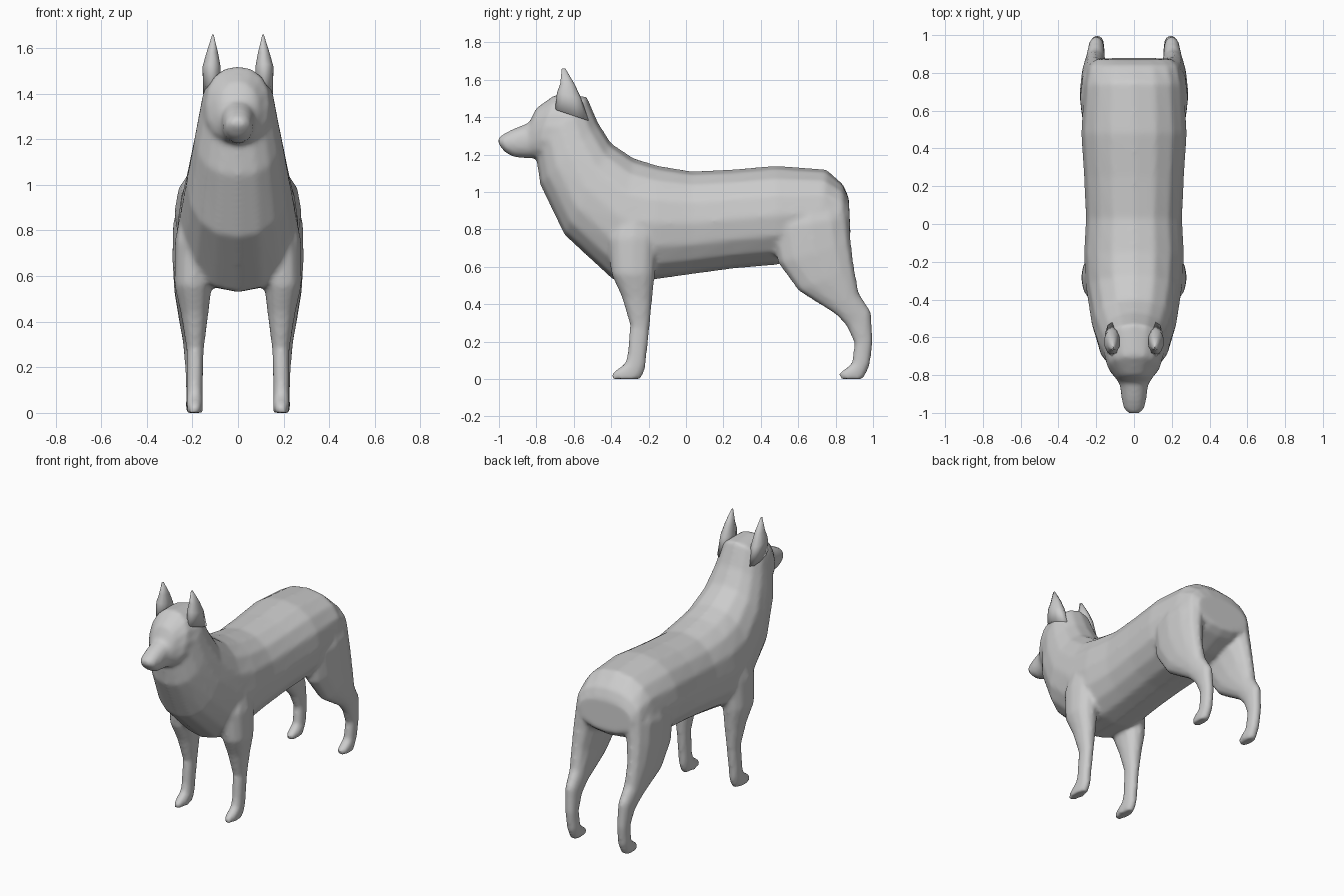
import bpy, bmesh, math
from mathutils import Vector

cube = bpy.data.objects.get("Cube")
if cube:
    bpy.data.objects.remove(cube, do_unlink=True)

coat = bpy.data.materials.new("grey coat")
coat.use_nodes = True
GREY = (0.6, 0.6, 0.6, 1)
coat.diffuse_color = GREY
coat.node_tree.nodes["Principled BSDF"].inputs["Base Color"].default_value = GREY


def loft(bm, rings, sides=16, power=2.2, mirror=1):
    """Skin oval rings; each is (start y, z, end y, z, centre x, half width)."""
    loops = []
    for ay, az, by, bz, cx, w in rings:
        a, b = Vector((0, ay, az)), Vector((0, by, bz))
        mid, half = (a + b) / 2, (a - b) / 2
        loop = []
        for i in range(sides):
            t = math.tau * i / sides
            c, s = math.cos(t), math.sin(t)
            u = math.copysign(abs(c) ** (2 / power), c)
            v = math.copysign(abs(s) ** (2 / power), s)
            p = mid + half * u
            loop.append(bm.verts.new((mirror * (cx + w * v), p.y, p.z)))
        loops.append(loop)
    faces = [bm.faces.new(loops[0]), bm.faces.new(loops[-1])]
    for p, q in zip(loops, loops[1:]):
        for i in range(sides):
            j = (i + 1) % sides
            faces.append(bm.faces.new((p[i], p[j], q[j], q[i])))
    bmesh.ops.recalc_face_normals(bm, faces=faces)


def finish(bm, name):
    mesh = bpy.data.meshes.new(name)
    bm.to_mesh(mesh)
    bm.free()
    mesh.materials.append(coat)
    mesh.shade_smooth()
    obj = bpy.data.objects.new(name, mesh)
    bpy.context.collection.objects.link(obj)
    return obj


# Rump, back, neck, head and muzzle: top point, bottom point
torso = [
    (.87, .97, .88, .76, 0, .20),
    (.84, 1.04, .83, .72, 0, .245),
    (.75, 1.12, .70, .66, 0, .265),
    (.48, 1.14, .48, .61, 0, .28),
    (.25, 1.12, .25, .59, 0, .265),
    (.03, 1.11, .03, .56, 0, .255),
    (-.15, 1.14, -.18, .53, 0, .265),
    (-.28, 1.18, -.39, .53, 0, .255),
    (-.40, 1.26, -.65, .77, 0, .225),
    (-.47, 1.37, -.78, 1.04, 0, .19),
    (-.53, 1.51, -.80, 1.18, 0, .162),
    (-.70, 1.52, -.81, 1.18, 0, .14),
    (-.80, 1.45, -.83, 1.18, 0, .098),
    (-.84, 1.37, -.86, 1.18, 0, .075),
    (-.93, 1.335, -.92, 1.185, 0, .066),
    (-.985, 1.305, -.965, 1.21, 0, .055),
    (-1.005, 1.285, -1.0, 1.25, 0, .03),
]
# Legs: front point, back point, from paw up to shoulder or thigh
front_leg = [
    (-.40, 0, -.24, 0, .19, .035),
    (-.40, .03, -.22, .04, .19, .037),
    (-.33, .08, -.215, .07, .19, .036),
    (-.315, .12, -.21, .12, .19, .036),
    (-.30, .29, -.195, .26, .188, .038),
    (-.345, .44, -.18, .42, .19, .06),
    (-.40, .56, -.165, .56, .197, .083),
    (-.42, .75, -.15, .75, .18, .098),
    (-.36, .95, -.16, .95, .15, .09),
]
hind_leg = [
    (.82, 0, .95, 0, .192, .036),
    (.815, .03, .975, .05, .192, .038),
    (.885, .08, .985, .08, .192, .036),
    (.90, .19, 1.0, .20, .195, .037),
    (.86, .28, .99, .36, .20, .043),
    (.80, .345, .925, .46, .205, .053),
    (.60, .47, .90, .60, .21, .07),
    (.49, .62, .885, .73, .20, .088),
    (.45, .80, .875, .87, .18, .105),
    (.55, .98, .82, .99, .14, .10),
]
bm = bmesh.new()
loft(bm, torso)
for side in (1, -1):
    loft(bm, front_leg, sides=12, mirror=side)
    loft(bm, hind_leg, sides=12, mirror=side)
body = finish(bm, "dog_body")

# Fuse legs and torso into one skin with soft joins
fuse = body.modifiers.new("fuse", "REMESH")
fuse.mode = "VOXEL"
fuse.voxel_size = 0.013
fuse.use_smooth_shade = True
soften = body.modifiers.new("soften", "SMOOTH")
soften.factor = 0.5
soften.iterations = 8

# Pointed ears
ear = [
    (-.70, 1.44, -.52, 1.38, .115, .04),
    (-.69, 1.53, -.56, 1.50, .116, .041),
    (-.672, 1.58, -.595, 1.575, .113, .027),
    (-.664, 1.66, -.645, 1.66, .11, .003),
]
for side, name in ((1, "left_ear"), (-1, "right_ear")):
    bm = bmesh.new()
    loft(bm, ear, sides=10, mirror=side)
    finish(bm, name)
